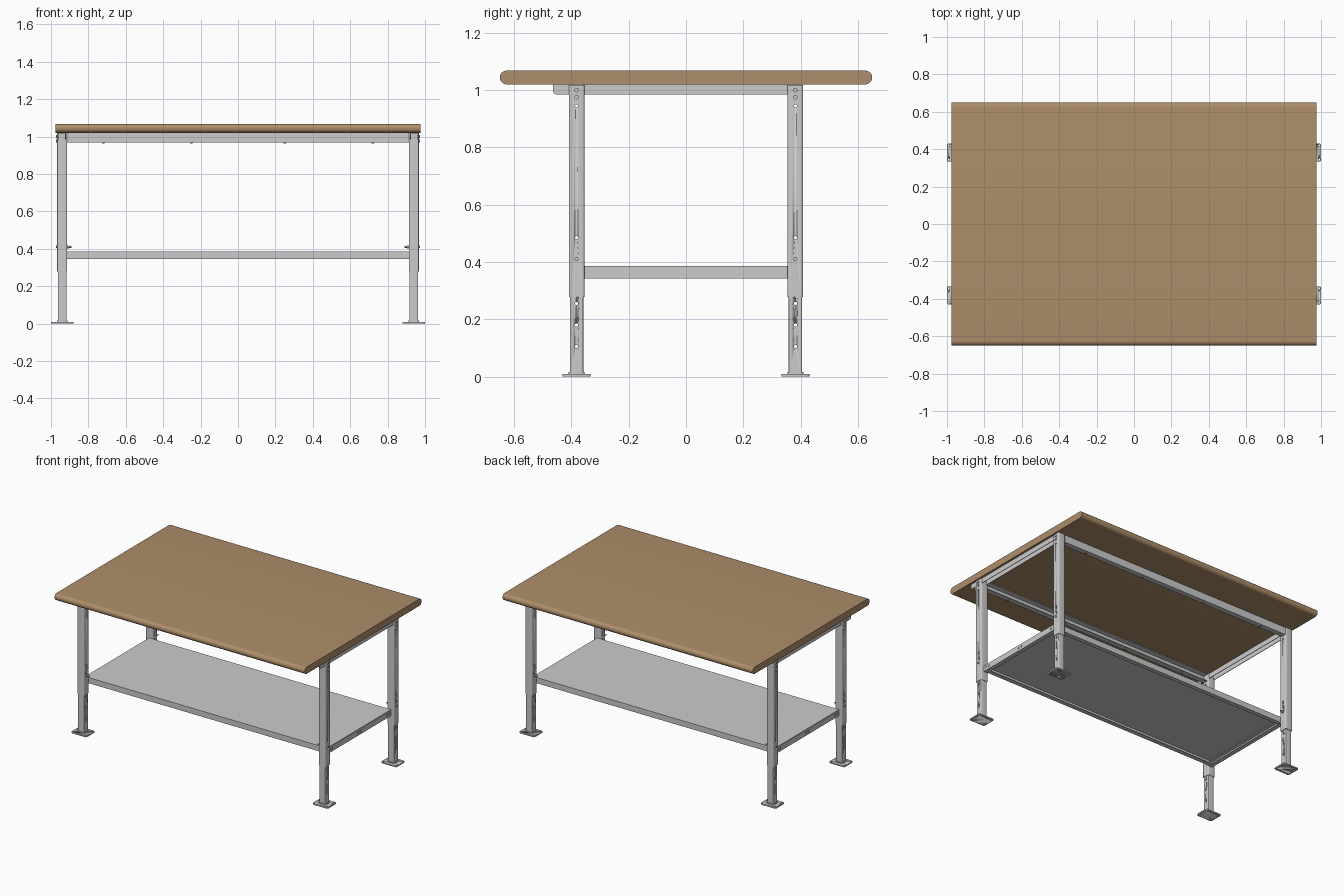
import bpy, bmesh, math
from mathutils import Matrix, Vector

if "Cube" in bpy.data.objects:
    bpy.data.objects.remove(bpy.data.objects["Cube"])


def place(axis, u, v, w):
    # profile coords (u, v) lie in the plane across the axis, w runs along it
    return {'X': (w, u, v), 'Y': (u, w, v), 'Z': (u, v, w)}[axis]


def add_prism(bm, pts, axis, a, b, inner=None):
    def ring(p, w):
        return [bm.verts.new(place(axis, u, v, w)) for u, v in p]
    n = len(pts)
    o0, o1 = ring(pts, a), ring(pts, b)
    rings = [(o0, o1)]
    if inner:
        i0, i1 = ring(inner, a), ring(inner, b)
        rings += [(i0, i1), (o0, i0), (o1, i1)]
    else:
        bm.faces.new(o0)
        bm.faces.new(o1)
    for r, s in rings:
        for i in range(n):
            j = (i + 1) % n
            bm.faces.new((r[i], r[j], s[j], s[i]))


def add_cyl(bm, axis, c, r, a, b, n=12):
    pts = [(c[0] + r * math.cos(2 * math.pi * i / n),
            c[1] + r * math.sin(2 * math.pi * i / n)) for i in range(n)]
    add_prism(bm, pts, axis, a, b)


def round_rect(cx, cy, w, h, r, seg=4):
    pts = []
    for k, (sx, sy) in enumerate([(1, 1), (-1, 1), (-1, -1), (1, -1)]):
        for i in range(seg + 1):
            t = math.pi / 2 * (k + i / seg)
            pts.append((cx + sx * (w / 2 - r) + r * math.cos(t),
                        cy + sy * (h / 2 - r) + r * math.sin(t)))
    return pts


def sheet(path, t):
    # thicken a right-angled path to its left: a folded sheet-metal section
    p = [Vector(q) for q in path]
    nrm = [Vector((-(b - a).y, (b - a).x)).normalized() for a, b in zip(p, p[1:])]
    off = [p[i] + t * ((nrm[i - 1] if i else Vector((0, 0))) +
                       (nrm[i] if i < len(nrm) else Vector((0, 0))))
           for i in range(len(p))]
    return [tuple(q) for q in p] + [tuple(q) for q in reversed(off)]


def finish(name, bm, mirror=(False, False), cutter=None):
    bmesh.ops.recalc_face_normals(bm, faces=bm.faces)
    me = bpy.data.meshes.new(name)
    bm.to_mesh(me)
    bm.free()
    ob = bpy.data.objects.new(name, me)
    bpy.context.collection.objects.link(ob)
    if cutter:
        m = ob.modifiers.new("holes", 'BOOLEAN')
        m.object, m.operation, m.solver = cutter, 'DIFFERENCE', 'EXACT'
    if any(mirror):
        m = ob.modifiers.new("mirror", 'MIRROR')
        m.use_axis = (mirror[0], mirror[1], False)
        m.use_mirror_merge = False
    bpy.ops.object.select_all(action='DESELECT')
    ob.select_set(True)
    bpy.context.view_layer.objects.active = ob
    bpy.ops.object.shade_smooth_by_angle(angle=math.radians(35))
    return ob


LX, LY = 0.94, 0.382      # leg centre
BOTH = (True, True)

# tabletop with bullnose front and back edges
R, ZC, YE = 0.024, 1.044, 0.65
prof = [(s * (YE - R + R * math.cos(t)), ZC + s * R * math.sin(t))
        for s in (1, -1)
        for t in [-math.pi / 2 + math.pi * i / 16 for i in range(17)]]
bm = bmesh.new()
add_prism(bm, prof, 'X', -0.975, 0.975)
top = finish("tabletop", bm)
wood = bpy.data.materials.new("wood")
wood.diffuse_color = (0.42, 0.27, 0.145, 1)
wood.use_nodes = True
wood.node_tree.nodes["Principled BSDF"].inputs["Base Color"].default_value = wood.diffuse_color
top.data.materials.append(wood)

# cutter for the height-adjustment and foot holes
bm = bmesh.new()
for z in (0.945, 0.485, 0.255, 0.18, 0.105):
    add_cyl(bm, 'X', (LY, z), 0.0055, 0.85, 1.05)
for x in (0.89, 0.99):
    for y in (0.344, 0.42):
        add_cyl(bm, 'Z', (x, y), 0.005, -0.02, 0.03)
cutter = finish("hole_cutter", bm)
cutter.hide_render = True
cutter.hide_viewport = False
cutter.display_type = 'WIRE'

# upper leg tubes
bm = bmesh.new()
add_prism(bm, round_rect(LX, LY, 0.054, 0.054, 0.006), 'Z', 0.278, 1.018,
          round_rect(LX, LY, 0.048, 0.048, 0.004))
finish("upper_legs", bm, BOTH, cutter)

# telescoping lower leg tubes
bm = bmesh.new()
add_prism(bm, round_rect(LX, LY, 0.047, 0.047, 0.005), 'Z', 0.008, 0.42,
          round_rect(LX, LY, 0.041, 0.041, 0.003))
finish("lower_legs", bm, BOTH, cutter)

# foot plates
bm = bmesh.new()
add_prism(bm, round_rect(LX, LY, 0.12, 0.098, 0.01), 'Z', 0, 0.009)
finish("foot_plates", bm, BOTH, cutter)

# weld collars at the feet
bm = bmesh.new()
add_prism(bm, round_rect(LX, LY, 0.056, 0.056, 0.008), 'Z', 0.009, 0.016)
finish("foot_collars", bm, BOTH)

# long top rails, channel section open inward
bm = bmesh.new()
add_prism(bm, sheet([(0.367, 0.967), (0.404, 0.967), (0.404, 1.019), (0.362, 1.019)],
                    0.004), 'X', -0.915, 0.915)
finish("long_top_rails", bm, (False, True))

# end rails: inverted channels that run past the front legs
bm = bmesh.new()
cheek = [(-0.465, 1.02), (-0.465, 0.998)]
cheek += [(-0.452 - 0.013 * math.cos(t), 0.998 - 0.013 * math.sin(t))
          for t in [math.pi / 2 * i / 5 for i in range(1, 6)]]
cheek += [(0.38, 0.985), (0.38, 1.02)]
for x in (0.92, 0.956):
    add_prism(bm, cheek, 'X', x, x + 0.004)
add_prism(bm, [(0.924, 1.016), (0.956, 1.016), (0.956, 1.02), (0.924, 1.02)],
          'Y', -0.465, 0.38)
finish("end_top_rails", bm, (True, False))

# lower shelf: folded tray with front and back lips
bm = bmesh.new()
add_prism(bm, sheet([(-0.325, 0.345), (-0.325, 0.3451), (-0.355, 0.3451)][::2] and
                    [(0.325, 0.345), (0.356, 0.345), (0.356, 0.385),
                     (-0.356, 0.385), (-0.356, 0.345), (-0.325, 0.345)], 0.004),
          'X', -0.943, 0.943)
finish("lower_shelf", bm)

# shelf end beams
bm = bmesh.new()
add_prism(bm, sheet([(0.915, 0.342), (0.945, 0.342), (0.945, 0.381), (0.915, 0.381)],
                    0.004), 'Y', -0.355, 0.355)
finish("shelf_end_beams", bm, (True, False))

# leg bolts with nuts, beam bolts and rail screws
bm = bmesh.new()
for z in (1.0, 0.975, 0.41):
    add_cyl(bm, 'X', (LY, z), 0.008, 0.966, 0.973, 6 if z < 0.5 else 12)
add_cyl(bm, 'X', (LY, 0.41), 0.0045, 0.89, 0.915)
add_cyl(bm, 'X', (LY, 0.41), 0.009, 0.903, 0.914, 6)
for y in (0.335, 0.305, 0.014):
    add_cyl(bm, 'X', (y, 0.365), 0.007, 0.944, 0.95)
for x in (0.25, 0.72):
    add_cyl(bm, 'Z', (x, 0.385), 0.007, 0.962, 0.968)
finish("bolts", bm, BOTH)
